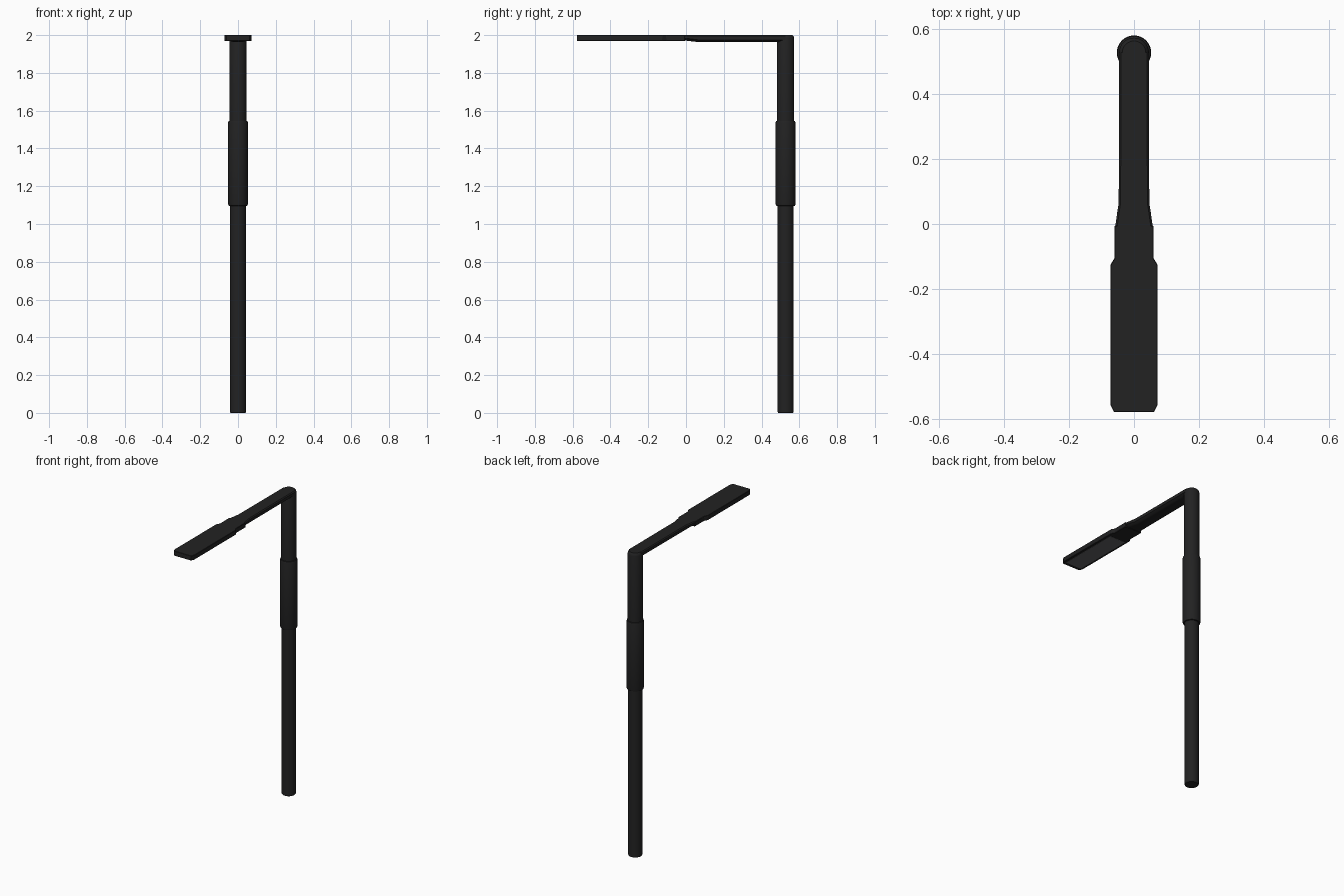
import bpy, bmesh, math

if "Cube" in bpy.data.objects:
    bpy.data.objects.remove(bpy.data.objects["Cube"])

PY = 0.527   # pole axis position in y


def material(name, c):
    m = bpy.data.materials.new(name)
    m.diffuse_color = (c, c, c * 1.02, 1)
    m.use_nodes = True
    m.node_tree.nodes["Principled BSDF"].inputs["Base Color"].default_value = m.diffuse_color
    return m


BLACK = material("black_metal", 0.016)
GREY = material("lamp_glass", 0.12)


def finish(name, bm, mat):
    bmesh.ops.recalc_face_normals(bm, faces=bm.faces)
    me = bpy.data.meshes.new(name)
    bm.to_mesh(me)
    bm.free()
    ob = bpy.data.objects.new(name, me)
    bpy.context.collection.objects.link(ob)
    me.materials.append(mat)
    bpy.context.view_layer.objects.active = ob
    ob.select_set(True)
    bpy.ops.object.shade_smooth_by_angle(angle=math.radians(30))
    ob.select_set(False)
    return ob


def loft(name, rings, mat):
    """Skin a list of equal-length point rings and cap both ends."""
    bm = bmesh.new()
    vs = [[bm.verts.new(p) for p in r] for r in rings]
    n = len(vs[0])
    for a, b in zip(vs, vs[1:]):
        for i in range(n):
            j = (i + 1) % n
            bm.faces.new((a[i], a[j], b[j], b[i]))
    bm.faces.new(vs[0])
    bm.faces.new(vs[-1])
    return finish(name, bm, mat)


def tube(name, profile, n=32):
    """Round column on the pole axis from (radius, z) pairs."""
    return loft(name, [[(r * math.cos(2 * math.pi * i / n),
                         PY + r * math.sin(2 * math.pi * i / n), z)
                        for i in range(n)] for r, z in profile], BLACK)


# Pole in three stages
tube("lower_pole", [(0.039, 0), (0.043, 0.006), (0.043, 1.11)])
tube("pole_sleeve", [(0.044, 1.095), (0.050, 1.097), (0.053, 1.107),
                     (0.053, 1.535), (0.050, 1.545), (0.045, 1.547)])
tube("upper_pole", [(0.046, 1.54), (0.046, 1.982), (0.043, 1.993), (0.036, 2.0)])


# Horizontal arm: flattened section, widening into the lamp neck
def section(y, w, bottom):
    half = [(w - 0.006, 2.0), (w, 1.994), (w, bottom + 0.012),
            (w - 0.012, bottom + 0.003), (w - 0.024, bottom)]
    return [(x, y, z) for x, z in half] + [(-x, y, z) for x, z in reversed(half)]


loft("arm", [section(y, w, b) for y, w, b in (
    (PY, 0.046, 1.963), (0.065, 0.047, 1.963), (0.04, 0.051, 1.966),
    (-0.01, 0.058, 1.972), (-0.03, 0.058, 1.972))], BLACK)

# Lamp head: mirrored outline, extruded down
half = [(0.060, -0.005), (0.060, -0.105), (0.072, -0.125),
        (0.072, -0.558), (0.062, -0.578)]
outline = half + [(-x, y) for x, y in reversed(half)]
head = loft("lamp_head", [[(x, y, z) for x, y in outline]
                          for z in (1.969, 2.0)], BLACK)
bev = head.modifiers.new("edge_bevel", 'BEVEL')
bev.width = 0.002
bev.segments = 1

# Light panel under the head
panel = [(-0.056, -0.15), (0.056, -0.15), (0.056, -0.555), (-0.056, -0.555)]
loft("light_panel", [[(x, y, z) for x, y in panel] for z in (1.968, 1.975)], GREY)
